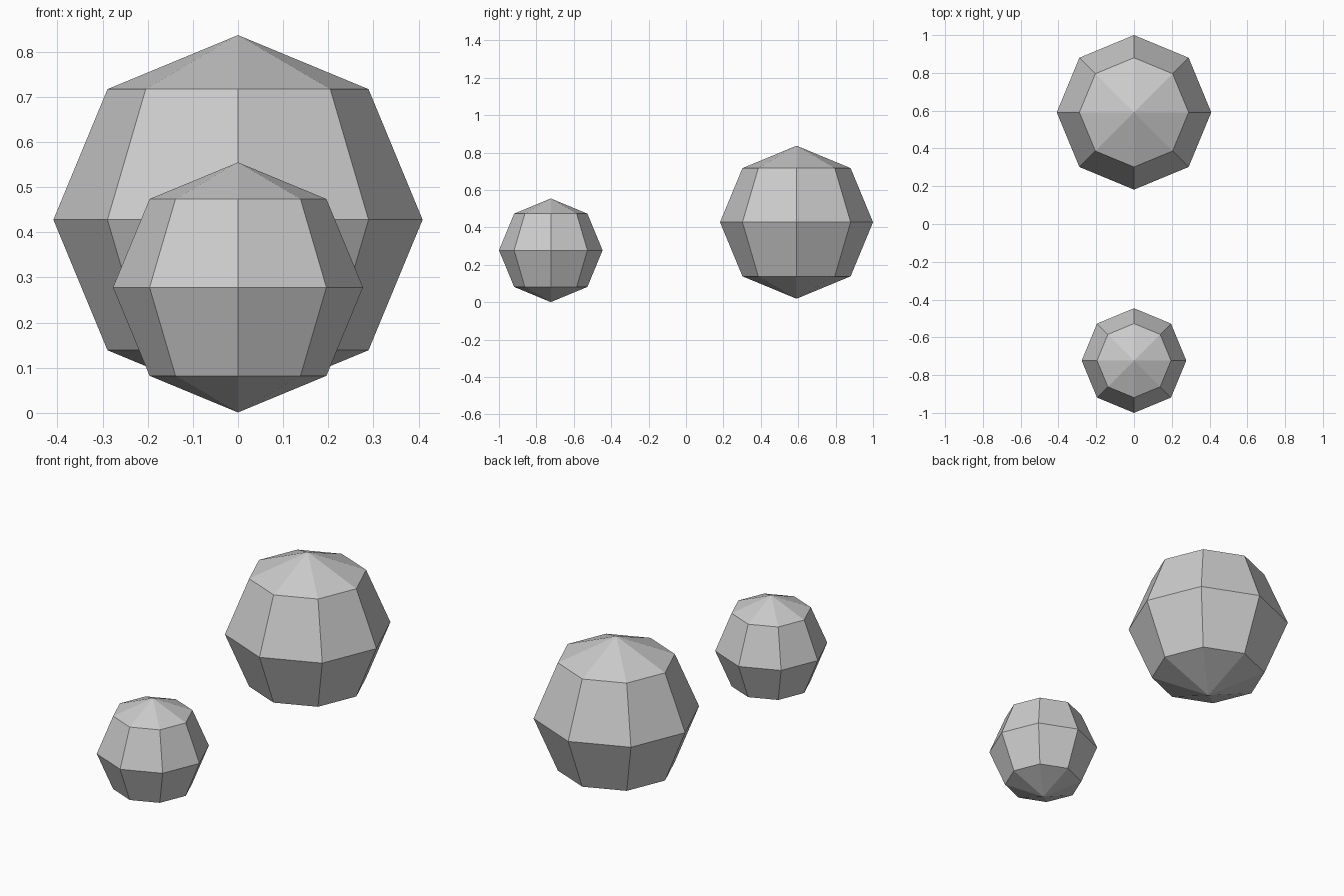
import bpy

if "Cube" in bpy.data.objects:
    bpy.data.objects.remove(bpy.data.objects["Cube"])


def low_poly_ball(name, radius, y, z):
    """Flat-shaded ball with eight sides and four bands."""
    bpy.ops.mesh.primitive_uv_sphere_add(
        segments=8, ring_count=4, radius=radius, location=(0, y, z))
    ball = bpy.context.object
    ball.name = name
    bpy.ops.object.shade_flat()
    return ball


# Small ball at the front, resting on the ground
low_poly_ball("small_ball", 0.277, -0.723, 0.278)

# Large ball at the back, slightly raised
low_poly_ball("large_ball", 0.409, 0.591, 0.428)
